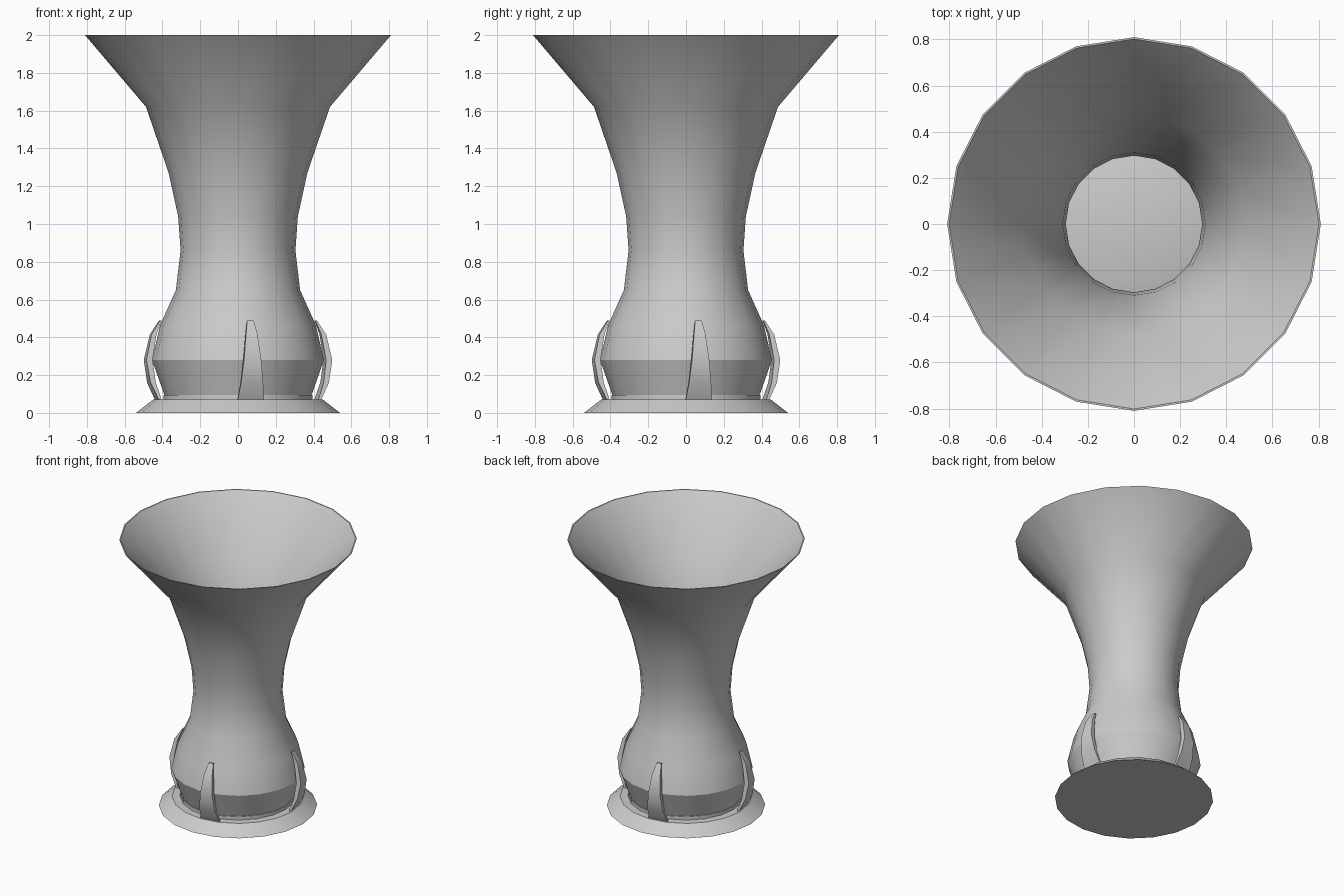
import bpy, bmesh
from math import sin, cos, pi

if "Cube" in bpy.data.objects:
    bpy.data.objects.remove(bpy.data.objects["Cube"])

SIDES = 20


def finish(name, bm):
    bmesh.ops.recalc_face_normals(bm, faces=bm.faces)
    me = bpy.data.meshes.new(name)
    bm.to_mesh(me)
    bm.free()
    ob = bpy.data.objects.new(name, me)
    bpy.context.collection.objects.link(ob)
    bpy.ops.object.select_all(action='DESELECT')
    ob.select_set(True)
    bpy.context.view_layer.objects.active = ob
    bpy.ops.object.shade_smooth_by_angle(angle=pi / 6)
    return ob


def lathe(name, profile):
    """Revolve (radius, z) points and cap both ends."""
    bm = bmesh.new()
    rings = [[bm.verts.new((r * cos(2 * pi * k / SIDES), r * sin(2 * pi * k / SIDES), z))
              for k in range(SIDES)] for r, z in profile]
    for a, b in zip(rings, rings[1:]):
        for k in range(SIDES):
            j = (k + 1) % SIDES
            bm.faces.new((a[k], a[j], b[j], b[k]))
    bm.faces.new(rings[0])
    bm.faces.new(rings[-1])
    return finish(name, bm)


# Flared hollow body: outer wall, thin rim, inner wall, raised floor
outer = [(0.39, 0.095), (0.455, 0.28), (0.412, 0.465), (0.329, 0.65), (0.304, 0.86),
         (0.317, 1.04), (0.367, 1.27), (0.487, 1.62), (0.81, 2.0)]
inner = [(r - 0.008, z) for r, z in reversed(outer)]
inner[-1] = (0.38, 0.10)
lathe("vase_body", outer + inner + [(0.255, 0.14)])

# Foot plate with a small raised step
lathe("foot", [(0.54, 0), (0.45, 0.07), (0.395, 0.07), (0.395, 0.095)])

# Four curved tapering leaves: (outer distance, z, half width)
LEAF = [(0.435, 0.07, 0.07), (0.478, 0.16, 0.059), (0.498, 0.28, 0.046),
        (0.468, 0.415, 0.031), (0.42, 0.49, 0.017)]
THICK = [0.015, 0.028, 0.033, 0.026, 0.008]

for i in range(4):
    ang = i * pi / 2 + pi / 20
    c, s = cos(ang), sin(ang)
    bm = bmesh.new()
    rows = []
    for (d, z, w), t in zip(LEAF, THICK):
        corners = [(d, -w), (d, w), (d - t, w), (d - t, -w)]
        rows.append([bm.verts.new((x * c - y * s, x * s + y * c, z)) for x, y in corners])
    for a, b in zip(rows, rows[1:]):
        for k in range(4):
            j = (k + 1) % 4
            bm.faces.new((a[k], a[j], b[j], b[k]))
    bm.faces.new(rows[0])
    bm.faces.new(rows[-1])
    finish(f"leaf_{i + 1}", bm)
